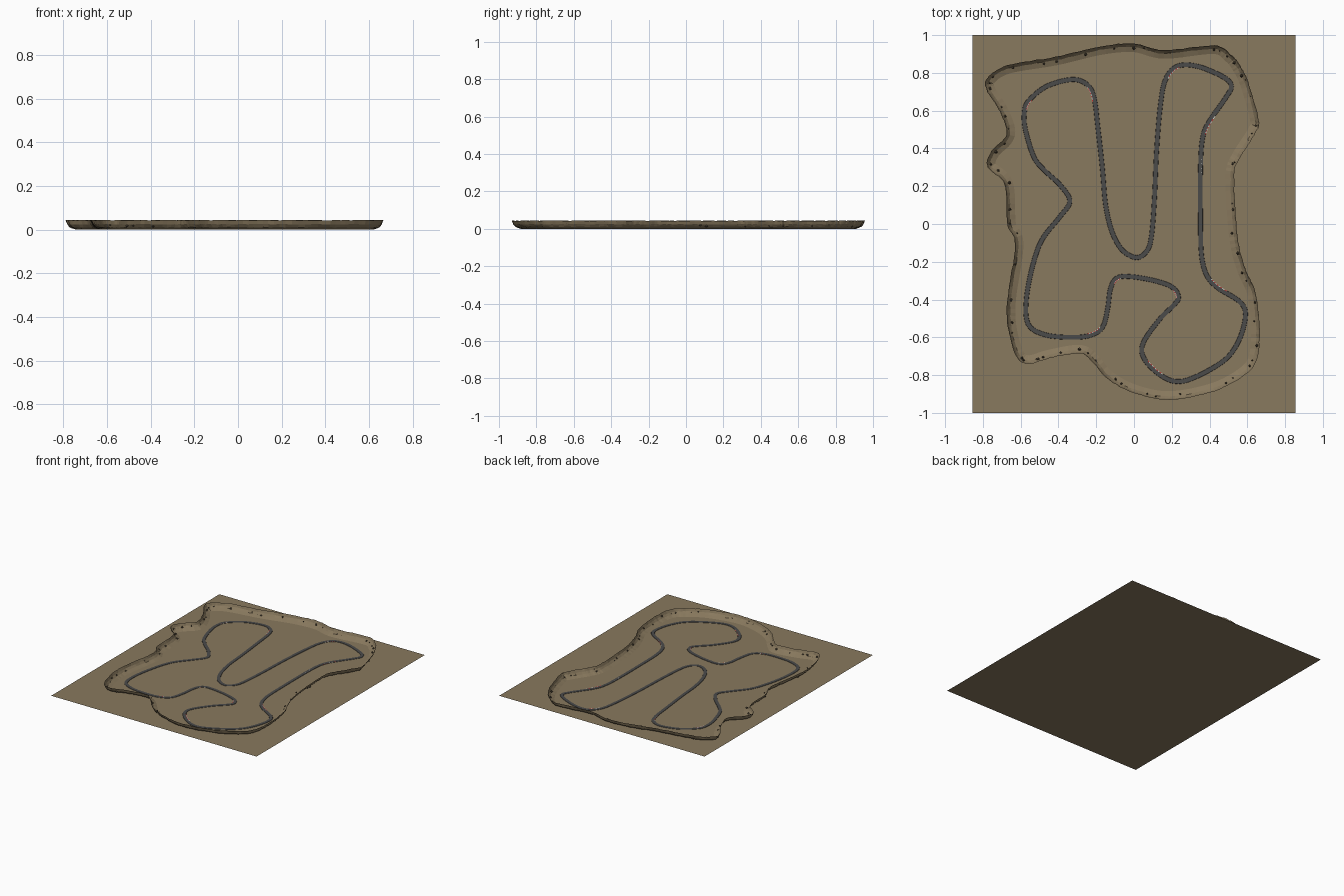
import bpy, math, random
from mathutils import Vector

if "Cube" in bpy.data.objects:
    bpy.data.objects.remove(bpy.data.objects["Cube"])
random.seed(4)


def mat(name, rgb):
    m = bpy.data.materials.new(name)
    m.diffuse_color = (*rgb, 1)
    m.use_nodes = True
    m.node_tree.nodes["Principled BSDF"].inputs["Base Color"].default_value = m.diffuse_color
    return m


SAND = mat("sand", (0.25, 0.192, 0.112))
CLIFF = mat("cliff_sand", (0.25, 0.192, 0.112))
ROCK = mat("rock_brown", (0.10, 0.078, 0.05))
ASPHALT = mat("asphalt", (0.07, 0.07, 0.068))
RED = mat("kerb_red", (0.5, 0.03, 0.03))
WHITE = mat("marking_white", (0.6, 0.6, 0.58))


def make(name, verts, faces, mats, idx=None):
    me = bpy.data.meshes.new(name)
    me.from_pydata([tuple(v) for v in verts], [], faces)
    for m in mats:
        me.materials.append(m)
    if idx:
        for p, i in zip(me.polygons, idx):
            p.material_index = i
    ob = bpy.data.objects.new(name, me)
    bpy.context.collection.objects.link(ob)
    return ob


def spline(pts, n):
    """Closed smooth loop through the points, n samples per span."""
    P = [Vector((x, y, 0)) for x, y in pts]
    out = []
    for i in range(len(P)):
        a, b, c, d = (P[(i + k) % len(P)] for k in (-1, 0, 1, 2))
        for s in range(n):
            t = s / n
            out.append(0.5 * (2 * b + (c - a) * t + (2 * a - 5 * b + 4 * c - d) * t * t
                              + (3 * b - a - 3 * c + d) * t ** 3))
    return out


def rights(loop):
    """Unit vector pointing right of travel at every sample."""
    res = []
    for i in range(len(loop)):
        t = (loop[(i + 1) % len(loop)] - loop[i - 1]).normalized()
        res.append(Vector((t.y, -t.x, 0)))
    return res


def sweep(name, loop, rings, material):
    """Closed strip; rings[j](i) gives vertex i of lengthwise ring j."""
    n, m = len(loop), len(rings)
    verts = [r(i) for i in range(n) for r in rings]
    faces = [(i * m + j, (i + 1) % n * m + j, (i + 1) % n * m + j + 1, i * m + j + 1)
             for i in range(n) for j in range(m - 1)]
    return make(name, verts, faces, [material])


# ground sheet
make("ground", [(-.855, -1, 0), (.855, -1, 0), (.855, 1, 0), (-.855, 1, 0)],
     [(0, 1, 2, 3)], [SAND])

# cliff wall: flares outward from its foot, then rises steeply
rim = [(-.775, .775), (-.67, .84), (-.415, .885), (-.18, .94), (0, .955), (.16, .92),
       (.425, .945), (.515, .895), (.56, .84), (.605, .75), (.66, .55), (.645, .485),
       (.56, .35), (.53, .26), (.54, .02), (.56, -.135), (.595, -.25), (.645, -.37),
       (.665, -.56), (.65, -.715), (.585, -.8), (.425, -.885), (.19, -.93), (0, -.895),
       (-.14, -.82), (-.225, -.725), (-.29, -.685), (-.445, -.71), (-.555, -.74),
       (-.62, -.705), (-.665, -.56), (-.67, -.4), (-.63, -.11), (-.67, 0), (-.685, .21),
       (-.775, .3), (-.755, .385), (-.675, .475), (-.71, .595), (-.78, .71)]
wall = spline(rim, 8)
inward = rights(wall)


def wall_ring(inset, z, jitter):
    def f(i):
        return (wall[i] + inward[i] * (inset + random.uniform(-1, 1) * jitter)
                + Vector((0, 0, z + random.uniform(-1, 1) * jitter * 0.8)))
    return f


sweep("cliff_wall", wall, [wall_ring(.045, 0, 0), wall_ring(.018, .011, .002),
                           wall_ring(.007, .024, .002), wall_ring(0, .043, .002)], CLIFF)

# boulders scattered on the wall
verts, faces = [], []
for i in range(0, len(wall), 5):
    k = (i + random.randrange(5)) % len(wall)
    r = random.uniform(.004, .009)
    c = wall[k] + inward[k] * random.uniform(.008, .028) + Vector((0, 0, random.uniform(.012, .03)))
    b = len(verts)
    verts += [c + Vector((0, 0, r)), c - Vector((0, 0, r))]
    for q in range(5):
        a = q * math.tau / 5 + i
        s = r * random.uniform(.8, 1.2)
        verts.append(c + Vector((s * math.cos(a), s * math.sin(a), random.uniform(-.3, .3) * r)))
    for q in range(5):
        u, v = b + 2 + q, b + 2 + (q + 1) % 5
        faces += [(b, u, v), (b + 1, v, u)]
make("boulders", verts, faces, [ROCK])

# circuit road
path = [(-.56, -.53), (-.57, -.4), (-.535, -.215), (-.485, -.08), (-.395, .035), (-.34, .12),
        (-.39, .205), (-.475, .285), (-.53, .355), (-.575, .5), (-.58, .595), (-.555, .655),
        (-.46, .73), (-.325, .765), (-.245, .735), (-.21, .66), (-.19, .5), (-.167, .29),
        (-.15, .1), (-.115, -.045), (-.06, -.14), (.015, -.178), (.07, -.14), (.093, -.06),
        (.108, .13), (.12, .395), (.14, .63), (.167, .765), (.23, .835), (.335, .835),
        (.47, .78), (.515, .733), (.49, .675), (.395, .537), (.362, .447), (.352, .29),
        (.352, .025), (.357, -.16), (.383, -.267), (.44, -.335), (.558, -.41), (.59, -.48),
        (.558, -.61), (.48, -.72), (.32, -.812), (.215, -.833), (.12, -.785), (.05, -.705),
        (.05, -.627), (.135, -.505), (.215, -.425), (.235, -.385), (.203, -.335), (.108, -.3),
        (-.025, -.278), (-.093, -.288), (-.125, -.345), (-.14, -.45), (-.167, -.547),
        (-.235, -.59), (-.34, -.6), (-.475, -.585)]
road = spline(path, 10)
side = rights(road)
HALF = .0115


def road_ring(off, z):
    return lambda i: road[i] + side[i] * off + Vector((0, 0, z))


sweep("road", road, [road_ring(-HALF - .001, 0), road_ring(-HALF, .002),
                     road_ring(HALF, .002), road_ring(HALF + .001, 0)], ASPHALT)

# striped kerbs on the inside of the main corners
corners = [(-.225, .7), (.2, .815), (.385, .52), (.43, -.33), (.225, -.37),
           (.1, -.77), (-.1, -.29), (-.2, -.58), (-.57, .63)]
verts, faces, idx = [], [], []
for c in corners:
    near = min(range(len(road)), key=lambda i: (road[i] - Vector((*c, 0))).length)
    bend = (side[(near + 6) % len(road)] - side[near - 6]).dot(
        road[(near + 1) % len(road)] - road[near - 1])
    s = 1 if bend < 0 else -1
    for k in range(-5, 5):
        i, j = (near + k) % len(road), (near + k + 1) % len(road)
        b = len(verts)
        verts += [road_ring(s * o, .003)(q) for q, o in
                  ((i, .0085), (j, .0085), (j, .0125), (i, .0125))]
        faces.append((b, b + 1, b + 2, b + 3) if s < 0 else (b + 3, b + 2, b + 1, b))
        idx.append(k % 2)
make("kerbs", verts, faces, [RED, WHITE], idx)

# staggered start boxes on the right-hand straight
verts, faces = [], []
for k in range(8):
    x, y = .352 + (-.005 if k % 2 else .005), .27 + k * .012
    b = len(verts)
    verts += [(x - .003, y, .003), (x + .003, y, .003),
              (x + .003, y + .0015, .003), (x - .003, y + .0015, .003)]
    faces.append((b, b + 1, b + 2, b + 3))
make("start_grid", verts, faces, [WHITE])
